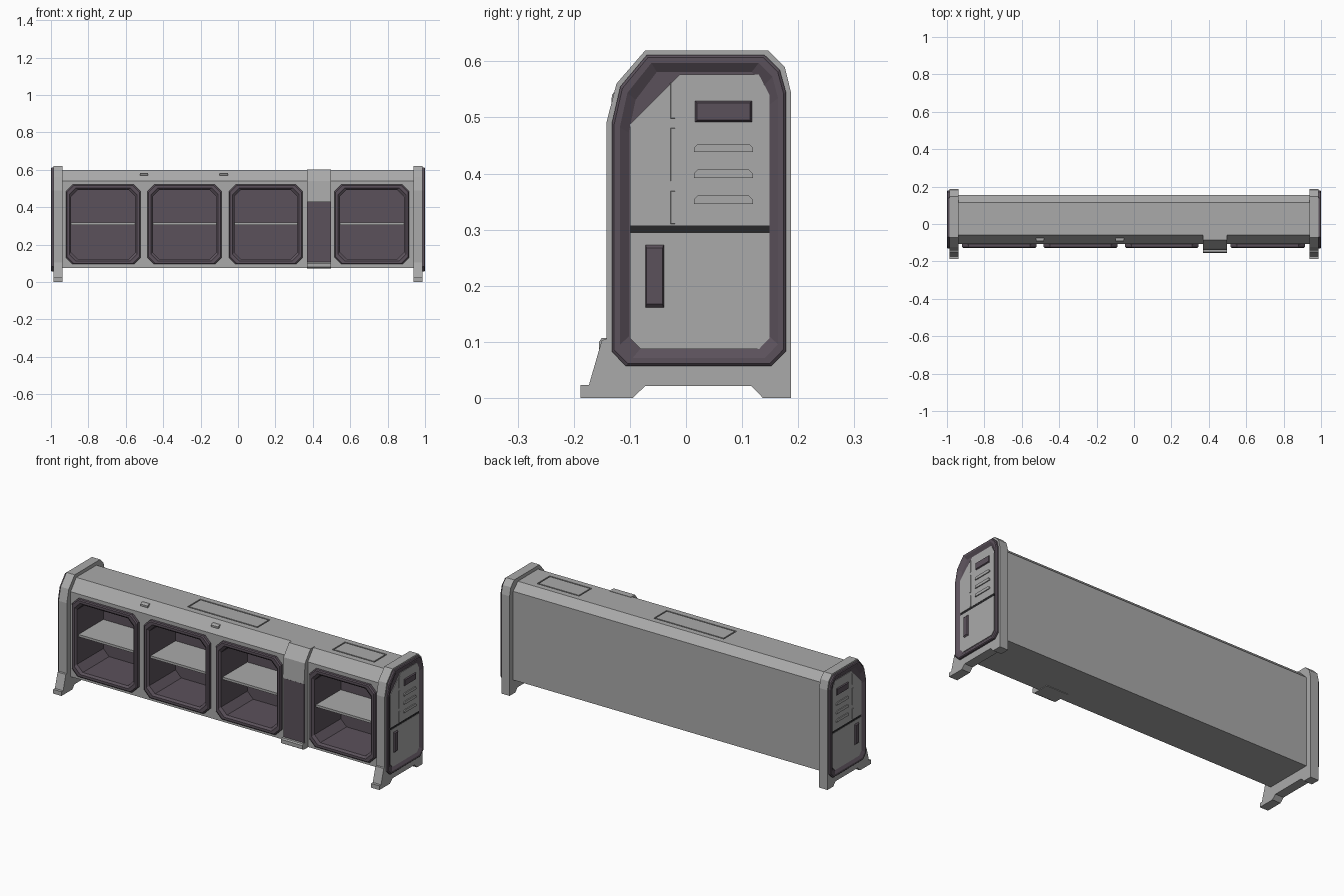
import bpy, bmesh

if "Cube" in bpy.data.objects:
    bpy.data.objects.remove(bpy.data.objects["Cube"])

def material(name, col):
    m = bpy.data.materials.new(name)
    m.diffuse_color = (*col, 1)
    m.use_nodes = True
    m.node_tree.nodes["Principled BSDF"].inputs["Base Color"].default_value = m.diffuse_color
    return m

GREY = material("light grey metal", (0.40, 0.40, 0.40))
DARK = material("dark plum trim", (0.105, 0.083, 0.105))
BLACK = material("black gap", (0.02, 0.02, 0.022))

def loft(name, rings, mat, open_start=False, mirror=False):
    """Skin a list of equal-length point rings; the open start faces -y."""
    bm = bmesh.new()
    vr = [[bm.verts.new(p) for p in r] for r in rings]
    n = len(vr[0])
    for a, b in zip(vr, vr[1:]):
        for i in range(n):
            j = (i + 1) % n
            bm.faces.new((a[i], a[j], b[j], b[i]))
    if not open_start:
        bm.faces.new(vr[0])
    cap = bm.faces.new(vr[-1])
    bmesh.ops.recalc_face_normals(bm, faces=bm.faces[:])
    bm.normal_update()
    if open_start and cap.normal.y > 0:
        bmesh.ops.reverse_faces(bm, faces=bm.faces[:])
    me = bpy.data.meshes.new(name)
    bm.to_mesh(me)
    bm.free()
    me.materials.append(mat)
    ob = bpy.data.objects.new(name, me)
    bpy.context.collection.objects.link(ob)
    if mirror:
        ob.modifiers.new("mirror", 'MIRROR')
    return ob

def prism(name, pts, x0, x1, mat, mirror=False):
    """Extrude a (y, z) profile along x."""
    return loft(name, [[(x, y, z) for y, z in pts] for x in (x0, x1)], mat, mirror=mirror)

def rect(a0, a1, b0, b1):
    return [(a0, b0), (a1, b0), (a1, b1), (a0, b1)]

def box(name, x0, x1, y0, y1, z0, z1, mat, mirror=False):
    return prism(name, rect(y0, y1, z0, z1), x0, x1, mat, mirror)

def octagon(x0, x1, z0, z1, inset, c, y):
    x0, x1, z0, z1 = x0 + inset, x1 - inset, z0 + inset, z1 - inset
    return [(x, y, z) for x, z in ((x0 + c, z0), (x1 - c, z0), (x1, z0 + c), (x1, z1 - c),
                                   (x1 - c, z1), (x0 + c, z1), (x0, z1 - c), (x0, z0 + c))]

# Long main body
body = prism("main_body", [(-0.108, 0.075), (0.155, 0.075), (0.155, 0.56), (0.115, 0.6),
                           (-0.06, 0.6), (-0.108, 0.54)], -0.94, 0.94, GREY)
cutters = []

# Open cubbies with plum liners and grey shelves
for i, (x0, x1) in enumerate([(-0.92, -0.522), (-0.483, -0.088), (-0.048, 0.345), (0.517, 0.915)]):
    z0, z1 = 0.095, 0.52
    oct_ = lambda inset, c, y: octagon(x0, x1, z0, z1, inset, c, y)
    cutters.append(loft("cubby_cutter", [oct_(0.024, 0.034, -0.2), oct_(0.024, 0.034, 0.118)], GREY))
    loft(f"cubby_liner_{i}", [oct_(0, 0.035, -0.105), oct_(0, 0.035, -0.122), oct_(0.005, 0.035, -0.127),
                              oct_(0.018, 0.035, -0.127), oct_(0.028, 0.035, -0.117),
                              oct_(0.028, 0.035, 0.11)], DARK, open_start=True)
    box(f"cubby_shelf_{i}", x0 + 0.026, x1 - 0.026, -0.105, 0.112, 0.304, 0.317, GREY)

# Top hatches sitting in shallow grooves
for i, (x0, x1) in enumerate([(-0.288, 0.137), (0.588, 0.844)]):
    cutters.append(box("hatch_cutter", x0, x1, -0.027, 0.084, 0.592, 0.65, GREY))
    g = 0.007
    box(f"top_hatch_{i}", x0 + g, x1 - g, -0.027 + g, 0.084 - g, 0.585, 0.6, GREY)

# Cut the openings into the body
for c in cutters:
    m = body.modifiers.new("cut", 'BOOLEAN')
    m.operation, m.solver, m.object = 'DIFFERENCE', 'EXACT', c
dg = bpy.context.evaluated_depsgraph_get()
cut_mesh = bpy.data.meshes.new_from_object(body.evaluated_get(dg))
body.modifiers.clear()
body.data = cut_mesh
body.data.materials.clear()
body.data.materials.append(GREY)
for c in cutters:
    bpy.data.objects.remove(c)

# Small clips on the front slope
for i, x in enumerate((-0.503, -0.076)):
    prism(f"front_clip_{i}", [(-0.074, 0.568), (-0.094, 0.568), (-0.094, 0.578), (-0.086, 0.583), (-0.066, 0.583)],
          x - 0.022, x + 0.022, GREY)

# Raised column with plum face plate and a foot block
prism("front_column", [(-0.05, 0.072), (-0.142, 0.072), (-0.155, 0.08), (-0.155, 0.1), (-0.15, 0.107),
                       (-0.13, 0.107), (-0.13, 0.43), (-0.14, 0.43), (-0.132, 0.54), (-0.085, 0.602),
                       (-0.05, 0.602)], 0.368, 0.498, GREY)
box("column_plate", 0.37, 0.496, -0.137, -0.129, 0.107, 0.428, DARK)

# End frames with feet
prism("end_frame", [(-0.188, 0), (-0.095, 0), (-0.073, 0.021), (0.117, 0.021), (0.137, 0), (0.187, 0),
                    (0.187, 0.545), (0.176, 0.59), (0.147, 0.619), (-0.073, 0.619), (-0.124, 0.56),
                    (-0.142, 0.49), (-0.142, 0.105), (-0.15, 0.103), (-0.173, 0.023), (-0.188, 0.023)],
      0.937, 0.987, GREY, True)

# Plum surround on each end
outline = [(-0.107, 0.057), (0.152, 0.057), (0.178, 0.083), (0.178, 0.545), (0.167, 0.585), (0.14, 0.611),
           (-0.07, 0.611), (-0.117, 0.555), (-0.132, 0.49), (-0.132, 0.082)]

def surround(x, d):
    cy, cz = 0.023, 0.334
    return [(x, cy + (y - cy) * (1 - d / 0.155), cz + (z - cz) * (1 - d / 0.277)) for y, z in outline]

loft("end_surround", [surround(0.98, 0), surround(0.996, 0), surround(1.0, 0.004), surround(1.0, 0.014),
                      surround(0.989, 0.03)], DARK, mirror=True)

# End panels: upper vent panel and lower door
prism("end_upper_panel", [(-0.1, 0.307), (0.149, 0.307), (0.149, 0.54), (0.13, 0.576), (-0.012, 0.576),
                          (-0.1, 0.488)], 0.98, 0.992, GREY, True)
prism("end_lower_door", [(-0.1, 0.294), (-0.1, 0.107), (-0.08, 0.087), (0.13, 0.087), (0.149, 0.107),
                         (0.149, 0.294)], 0.98, 0.992, GREY, True)
box("end_panel_gap", 0.98, 0.9905, -0.1, 0.149, 0.294, 0.307, BLACK, True)

def taper(name, y0, y1, z0, z1, dy, dz, x1, mat):
    """Raised plate with sloping edges on the end panel."""
    loft(name, [[(0.988, y, z) for y, z in rect(y0, y1, z0, z1)],
                [(x1, y, z) for y, z in rect(y0 + dy, y1 - dy, z0 + dz, z1 - dz)]], mat, mirror=True)

# Handles, louvres and rib strips
taper("door_handle", -0.074, -0.038, 0.157, 0.277, 0.004, 0.01, 0.998, DARK)
taper("upper_handle", 0.014, 0.12, 0.49, 0.531, 0.006, 0.005, 0.998, DARK)
for i, z in enumerate((0.346, 0.392, 0.438)):
    prism(f"louvre_{i}", [(0.014, z), (0.119, z), (0.119, z + 0.008), (0.112, z + 0.015),
                          (0.021, z + 0.015), (0.014, z + 0.008)], 0.988, 0.997, GREY, True)
for i, (z0, z1) in enumerate([(0.309, 0.37), (0.385, 0.482), (0.497, 0.562)]):
    taper(f"rib_strip_{i}", -0.029, -0.018, z0, z1, 0.002, 0.002, 0.9945, GREY)
